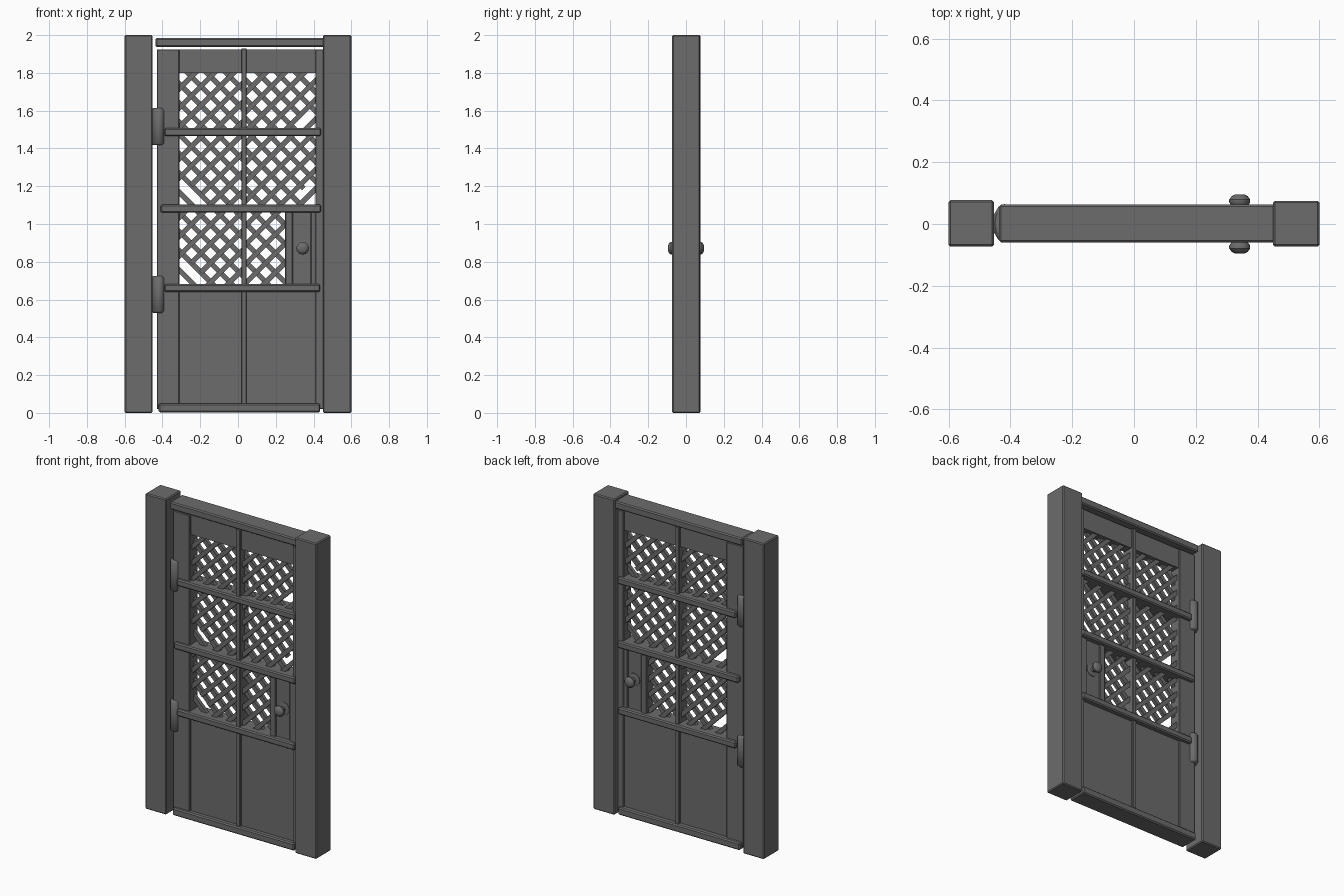
import bpy, bmesh, math
from mathutils import Matrix, Vector

if "Cube" in bpy.data.objects:
    bpy.data.objects.remove(bpy.data.objects["Cube"])

iron = bpy.data.materials.new("dark grey")
iron.diffuse_color = (0.15, 0.15, 0.15, 1)
iron.use_nodes = True
iron.node_tree.nodes["Principled BSDF"].inputs["Base Color"].default_value = iron.diffuse_color


def finish(name, bm, bevel=0.0):
    me = bpy.data.meshes.new(name)
    bm.to_mesh(me)
    bm.free()
    me.materials.append(iron)
    ob = bpy.data.objects.new(name, me)
    bpy.context.collection.objects.link(ob)
    if bevel:
        mod = ob.modifiers.new("worn edge", 'BEVEL')
        mod.width, mod.segments = bevel, 1
    return ob


def box(name, x0, x1, z0, z1, y0, y1, bevel=0.004):
    bm = bmesh.new()
    size = Matrix.Diagonal((x1 - x0, y1 - y0, z1 - z0, 1))
    mid = Matrix.Translation(((x0 + x1) / 2, (y0 + y1) / 2, (z0 + z1) / 2))
    bmesh.ops.create_cube(bm, size=1, matrix=mid @ size)
    return finish(name, bm, bevel)


def lathe(name, profile, sides, matrix, smooth=35):
    """Revolve (radius, height) points around local z."""
    bm = bmesh.new()
    rings = [[bm.verts.new((r * math.cos(2 * math.pi * i / sides),
                            r * math.sin(2 * math.pi * i / sides), h))
              for i in range(sides)] for r, h in profile]
    for a, b in zip(rings, rings[1:]):
        for i in range(sides):
            j = (i + 1) % sides
            bm.faces.new((a[i], a[j], b[j], b[i]))
    bm.faces.new(rings[0][::-1])
    bm.faces.new(rings[-1])
    bm.transform(matrix)
    bmesh.ops.recalc_face_normals(bm, faces=bm.faces)
    ob = finish(name, bm)
    bpy.ops.object.select_all(action='DESELECT')
    ob.select_set(True)
    bpy.context.view_layer.objects.active = ob
    bpy.ops.object.shade_smooth_by_angle(angle=math.radians(smooth))


# side posts
box("left_post", -0.60, -0.453, 0, 2, -0.073, 0.077, 0.006)
box("right_post", 0.45, 0.60, 0, 2, -0.073, 0.075, 0.006)

# door stiles, mullion and solid panels
box("hinge_stile", -0.43, -0.31, 0.02, 1.925, -0.04, 0.04)
box("latch_stile", 0.41, 0.46, 0.02, 1.925, -0.04, 0.04)
box("mullion", 0.018, 0.046, 0.03, 1.93, -0.045, 0.045)
box("lower_panel", -0.32, 0.42, 0.02, 0.66, -0.03, 0.03, 0)
box("top_panel", -0.32, 0.42, 1.80, 1.925, -0.03, 0.03, 0)

# cross rails
for name, x0, x1, z0, z1 in (("bottom_rail", -0.42, 0.435, 0.003, 0.05),
                             ("lower_rail", -0.39, 0.435, 0.64, 0.682),
                             ("middle_rail", -0.41, 0.44, 1.06, 1.102),
                             ("upper_rail", -0.39, 0.44, 1.465, 1.507),
                             ("top_rail", -0.437, 0.46, 1.937, 1.985)):
    box(name, x0, x1, z0, z1, -0.06, 0.063, 0.007)

# lock plate with its upright strips
box("lock_strip", 0.25, 0.29, 0.67, 1.07, -0.038, 0.038)
box("lock_plate", 0.285, 0.39, 0.67, 1.07, -0.028, 0.028, 0)
box("lock_edge", 0.385, 0.42, 0.67, 1.07, -0.036, 0.036)

# knobs on both faces
knob = [(0.04, 0.025), (0.04, 0.032), (0.015, 0.036), (0.015, 0.056),
        (0.027, 0.060), (0.034, 0.070), (0.034, 0.079), (0.026, 0.090),
        (0.016, 0.095)]
for name, turn in (("front_knob", 90), ("back_knob", -90)):
    lathe(name, knob, 12, Matrix.Translation((0.342, 0, 0.872))
          @ Matrix.Rotation(math.radians(turn), 4, 'X'))

# hinge barrels, wider through the door's depth
barrel = [(0.031, -0.098), (0.038, -0.088), (0.038, 0.088), (0.031, 0.098)]
for name, z in (("upper_hinge", 1.515), ("lower_hinge", 0.627)):
    lathe(name, barrel, 12, Matrix.Translation((-0.419, 0.002, z))
          @ Matrix.Diagonal((1, 1.65, 1, 1)), 50)

# diagonal lattice in each window, some slats broken short at a corner
PITCH, WIDTH = 0.072, 0.027
windows = (("top_left", -0.31, 0.02, 1.505, 1.80, None),
           ("top_right", 0.045, 0.41, 1.505, 1.80, (1, -1)),
           ("middle_left", -0.31, 0.02, 1.10, 1.465, (-1, -1)),
           ("middle_right", 0.045, 0.41, 1.10, 1.465, (1, -1)),
           ("bottom_left", -0.31, 0.02, 0.68, 1.06, (-1, -1)),
           ("bottom_right", 0.045, 0.25, 0.68, 1.06, None))
for name, x0, x1, z0, z1, broken in windows:
    bm = bmesh.new()
    cx, cz, hx, hz = (x0 + x1) / 2, (z0 + z1) / 2, (x1 - x0) / 2, (z1 - z0) / 2
    for lean in (1, -1):
        d = Vector((1, lean)) / math.sqrt(2)
        n = Vector((-lean, 1)) / math.sqrt(2)
        for k in range(-5, 6):
            o = n * (k + 0.25) * PITCH
            # range along the slat that lies inside the window
            zs = sorted(((-hz - o.y) / d.y, (hz - o.y) / d.y))
            lo = max((-hx - o.x) / d.x, zs[0])
            hi = min((hx - o.x) / d.x, zs[1])
            if hi - lo < 0.03:
                continue
            lo, hi = lo - 0.012, hi + 0.012
            if broken and broken[0] * broken[1] == lean:
                corner = Vector((broken[0] * hx, broken[1] * hz))
                if abs((corner - o).dot(n)) < 0.05:
                    if broken[0] > 0:
                        hi -= 0.10
                    else:
                        lo += 0.10
            m = o + d * (lo + hi) / 2
            bmesh.ops.create_cube(bm, size=1, matrix=(
                Matrix.Translation((cx + m.x, -0.009 * lean, cz + m.y))
                @ Matrix.Rotation(-lean * math.pi / 4, 4, 'Y')
                @ Matrix.Diagonal((hi - lo, 0.022, WIDTH, 1))))
    finish(name + "_lattice", bm)
